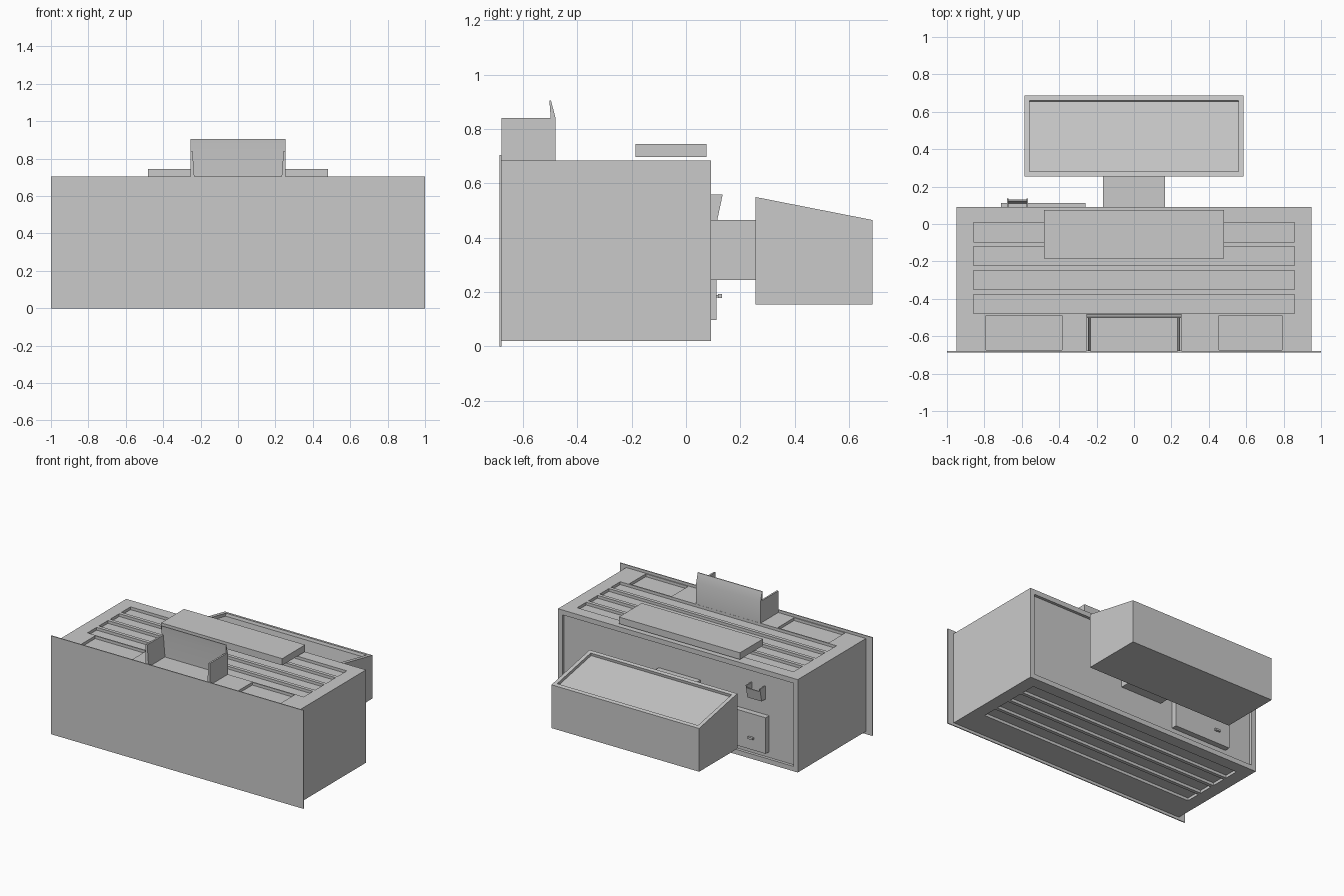
import bpy
import bmesh
from math import radians

old = bpy.data.objects.get("Cube")
if old:
    bpy.data.objects.remove(old, do_unlink=True)

grey = bpy.data.materials.new("plain_grey")
grey.use_nodes = True
colour = (0.59, 0.59, 0.59, 1)
grey.diffuse_color = colour
grey.node_tree.nodes["Principled BSDF"].inputs["Base Color"].default_value = colour


def prism(bm, profile, x0, x1):
    """Extrude a (y, z) profile from x0 to x1."""
    face = bm.faces.new([bm.verts.new((x0, y, z)) for y, z in profile])
    new = bmesh.ops.extrude_face_region(bm, geom=[face])["geom"]
    verts = [v for v in new if isinstance(v, bmesh.types.BMVert)]
    bmesh.ops.translate(bm, verts=verts, vec=(x1 - x0, 0, 0))
    bmesh.ops.recalc_face_normals(bm, faces=bm.faces)


def box(bm, x0, x1, y0, y1, z0, z1):
    prism(bm, [(y0, z0), (y1, z0), (y1, z1), (y0, z1)], x0, x1)


def recess(bm, direction, border, depth):
    """Sink a panel into the face that points most along a direction."""
    bm.normal_update()
    face = max(bm.faces, key=lambda f: f.normal.dot(direction))
    inward = face.normal.copy() * -depth
    bmesh.ops.inset_individual(bm, faces=[face], thickness=border, use_even_offset=True)
    bmesh.ops.inset_individual(bm, faces=[face], thickness=0.0005, use_even_offset=True)
    bmesh.ops.translate(bm, verts=list(face.verts), vec=inward)
    bm.normal_update()


def finish(name, bm):
    mesh = bpy.data.meshes.new(name)
    bm.to_mesh(mesh)
    bm.free()
    mesh.materials.append(grey)
    obj = bpy.data.objects.new(name, mesh)
    bpy.context.collection.objects.link(obj)
    return obj


def box_object(name, *bounds):
    bm = bmesh.new()
    box(bm, *bounds)
    return finish(name, bm)


# Main body with a framed back
TOP, BOTTOM, DEPTH = 0.685, 0.02, 0.02
bm = bmesh.new()
box(bm, -0.95, 0.95, -0.68, 0.092, BOTTOM, TOP)
recess(bm, (0, 1, 0), 0.035, DEPTH)
body = finish("main_body", bm)

# Long slots on top and underside, and two trays at the front of the top
bm = bmesh.new()
for i in range(4):
    y = 0.008 - i * 0.128
    for z in (TOP, BOTTOM):
        box(bm, -0.857, 0.857, y - 0.103, y, z - DEPTH, z + DEPTH)
for x0, x1 in ((-0.79, -0.385), (0.455, 0.79)):
    box(bm, x0, x1, -0.673, -0.488, TOP - DEPTH, TOP + DEPTH)
cutter = finish("slot_cutter", bm)
cutter.hide_render = True
cut = body.modifiers.new("slots", "BOOLEAN")
cut.operation = "DIFFERENCE"
cut.solver = "EXACT"
cut.object = cutter
bpy.context.view_layer.objects.active = body
bpy.ops.object.modifier_apply(modifier=cut.name)
bpy.data.objects.remove(cutter, do_unlink=True)

# Front plate and raised top slab
box_object("front_plate", -1, 1, -0.687, -0.68, 0, 0.705)
box_object("top_slab", -0.48, 0.48, -0.185, 0.075, 0.697, 0.745)

# Stand on top: two side walls, thinner towards the top
for side, name in ((-1, "right_side_wall"), (1, "left_side_wall")):
    bm = bmesh.new()
    xs = sorted((side * 0.232, side * 0.255))
    box(bm, *xs, -0.68, -0.481, TOP, 0.84)
    for v in bm.verts:
        if v.co.z > 0.8 and abs(v.co.x) < 0.25:
            v.co.x = side * 0.243
    finish(name, bm)

# Leaning rear panel, softly shaded over its bend
bm = bmesh.new()
prism(bm, [(-0.495, TOP), (-0.48, TOP), (-0.48, 0.84), (-0.497, 0.905),
           (-0.503, 0.905), (-0.498, 0.84)], -0.255, 0.255)
panel = finish("leaning_panel", bm)
bpy.ops.object.select_all(action="DESELECT")
panel.select_set(True)
bpy.context.view_layer.objects.active = panel
bpy.ops.object.shade_smooth_by_angle(angle=radians(30))

# Rear bin with sloping sunken top, joined by a neck
box_object("neck", -0.165, 0.165, 0.072, 0.256, 0.245, 0.465)
bm = bmesh.new()
prism(bm, [(0.255, 0.155), (0.687, 0.155), (0.687, 0.465), (0.255, 0.55)], -0.585, 0.585)
recess(bm, (0, 0.2, 1), 0.027, DEPTH)
finish("rear_bin", bm)

# Hatch with a small knob
box_object("hatch", -0.71, -0.26, 0.07, 0.112, 0.097, 0.355)
box_object("knob_stem", -0.605, -0.595, 0.11, 0.122, 0.18, 0.19)
box_object("knob", -0.62, -0.58, 0.118, 0.132, 0.178, 0.192)

# Open pocket on the back
bm = bmesh.new()
for x in (-0.68, -0.575):
    prism(bm, [(0.07, 0.465), (0.115, 0.465), (0.135, 0.56), (0.07, 0.56)], x, x + 0.008)
prism(bm, [(0.107, 0.465), (0.115, 0.465), (0.131, 0.54), (0.123, 0.54)], -0.675, -0.57)
box(bm, -0.675, -0.57, 0.07, 0.11, 0.465, 0.473)
finish("pocket", bm)
